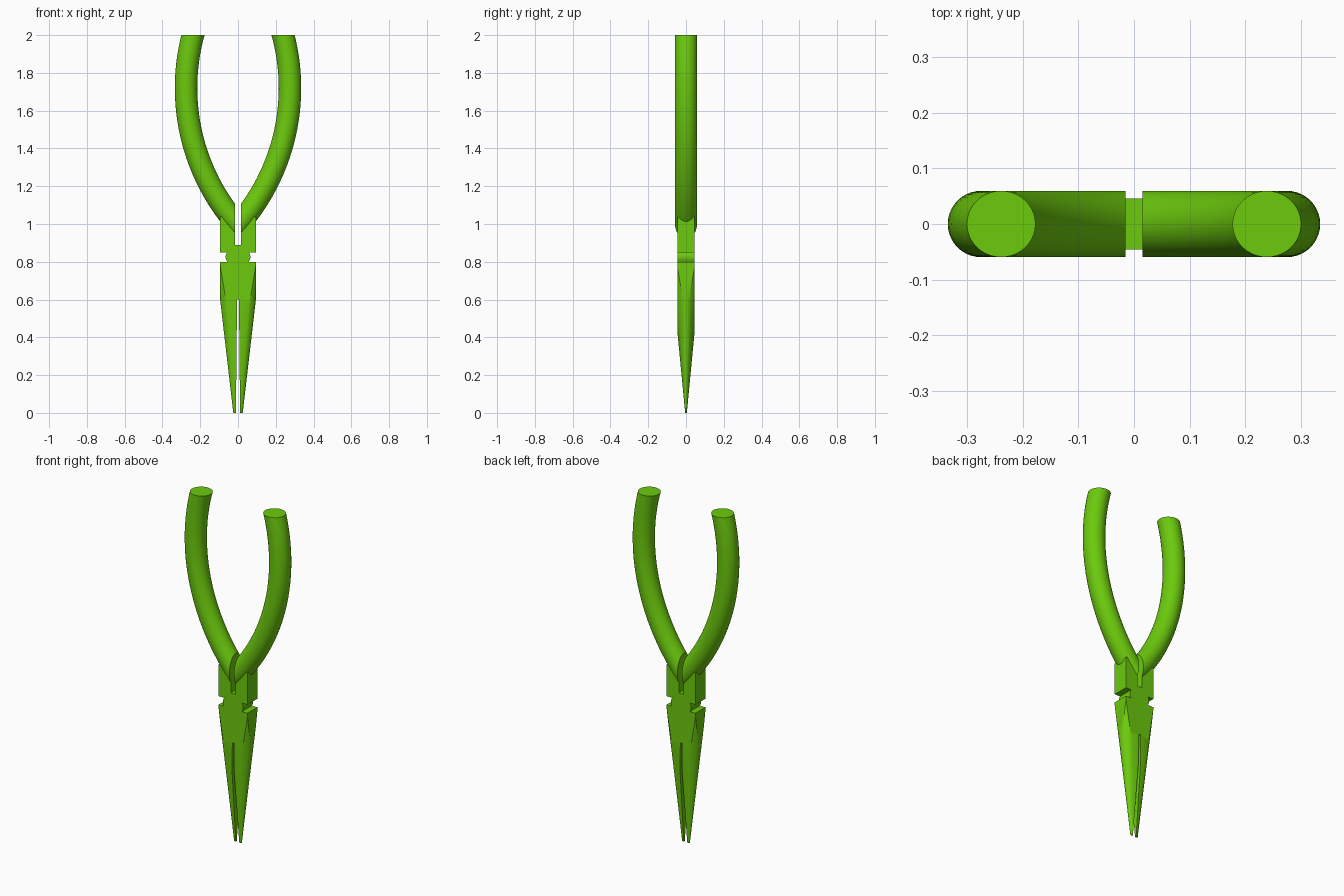
import bpy, bmesh, math
from mathutils import Vector

if "Cube" in bpy.data.objects:
    bpy.data.objects.remove(bpy.data.objects["Cube"])

green = bpy.data.materials.new("bright_green")
green.use_nodes = True
COLOR = (0.15, 0.59, 0.004, 1)
green.diffuse_color = COLOR
green.node_tree.nodes["Principled BSDF"].inputs["Base Color"].default_value = COLOR

HALF_Y = 0.046   # half thickness of the metal parts
HALF_X = 0.094   # half width of the head


def slice_off(bm, point, normal):
    """Remove everything on the normal's side of a plane and cap the cut."""
    geom = bm.verts[:] + bm.edges[:] + bm.faces[:]
    cut = bmesh.ops.bisect_plane(bm, geom=geom, dist=1e-6, plane_co=point,
                                 plane_no=normal, clear_outer=True)
    edges = [e for e in cut["geom_cut"] if isinstance(e, bmesh.types.BMEdge)]
    if edges:
        bmesh.ops.edgeloop_fill(bm, edges=edges)


def finish(bm, name, side=1):
    """Turn the bmesh into an object, flipped to the other side if asked."""
    for v in bm.verts:
        v.co.x *= side
    bmesh.ops.recalc_face_normals(bm, faces=bm.faces)
    mesh = bpy.data.meshes.new(name)
    bm.to_mesh(mesh)
    bm.free()
    mesh.materials.append(green)
    ob = bpy.data.objects.new(name, mesh)
    bpy.context.collection.objects.link(ob)
    bpy.ops.object.select_all(action='DESELECT')
    ob.select_set(True)
    bpy.context.view_layer.objects.active = ob
    bpy.ops.object.shade_smooth_by_angle(angle=math.radians(25))
    return ob


def tapered_head(z0, z1):
    """Elliptical cone section trimmed flat at the front, back and sides."""
    bm = bmesh.new()
    bmesh.ops.create_cone(bm, cap_ends=True, segments=64, radius1=1,
                          radius2=1, depth=1)
    for v in bm.verts:
        z = z0 if v.co.z < 0 else z1
        v.co = Vector((v.co.x * (0.025 + 0.116 * z),
                       v.co.y * (0.005 + 0.095 * z), z))
    for s in (-1, 1):
        slice_off(bm, (0, s * HALF_Y, 0), (0, s, 0))
        slice_off(bm, (s * HALF_X, 0, 0), (s, 0, 0))
    return bm


# Solid shoulder joining both jaws
finish(tapered_head(0.6, 0.8), "jaw_shoulder")

# Pivot waist with side notches, and slotted block above it
half = [(0.058, 0.80), (0.064, 0.812), (0.066, 0.825), (0.064, 0.838),
        (0.058, 0.85), (HALF_X, 0.85), (HALF_X, 1.037), (0.015, 1.06),
        (0.015, 0.89)]
outline = half + [(-x, z) for x, z in reversed(half)]
bm = bmesh.new()
face = bm.faces.new([bm.verts.new((x, -HALF_Y, z)) for x, z in outline])
extruded = bmesh.ops.extrude_face_region(bm, geom=[face])["geom"]
bmesh.ops.translate(bm, vec=(0, 2 * HALF_Y, 0),
                    verts=[v for v in extruded if isinstance(v, bmesh.types.BMVert)])
finish(bm, "pivot_block")

# Handle arc in the xz plane
ARC_R, ARC_X, ARC_Z = 1.1, -0.825, 1.72
TUBE_R, SIDES, STEPS = 0.0595, 40, 32


def handle():
    bm = bmesh.new()
    rings = []
    for i in range(STEPS + 1):
        a = -0.84 + 1.16 * i / STEPS
        ring = []
        for j in range(SIDES):
            t = 2 * math.pi * j / SIDES
            r = ARC_R + TUBE_R * math.cos(t)
            ring.append(bm.verts.new((ARC_X + r * math.cos(a),
                                      TUBE_R * math.sin(t),
                                      ARC_Z + r * math.sin(a))))
        rings.append(ring)
    for lo, hi in zip(rings, rings[1:]):
        for j in range(SIDES):
            k = (j + 1) % SIDES
            bm.faces.new((lo[j], lo[k], hi[k], hi[j]))
    # Flat top, and flat inner end facing the slot
    slice_off(bm, (0, 0, 2), (0, 0, 1))
    slice_off(bm, (0.015, 0, 0), (-1, 0, 0))
    return bm


for label, side in (("left", 1), ("right", -1)):
    # Jaw, with the slit widening slightly towards the tip
    jaw = tapered_head(0, 0.6)
    slice_off(jaw, (0.011, 0, 0), Vector((-0.6, 0, -0.006)).normalized())
    finish(jaw, label + "_jaw", side)
    finish(handle(), label + "_handle", side)
